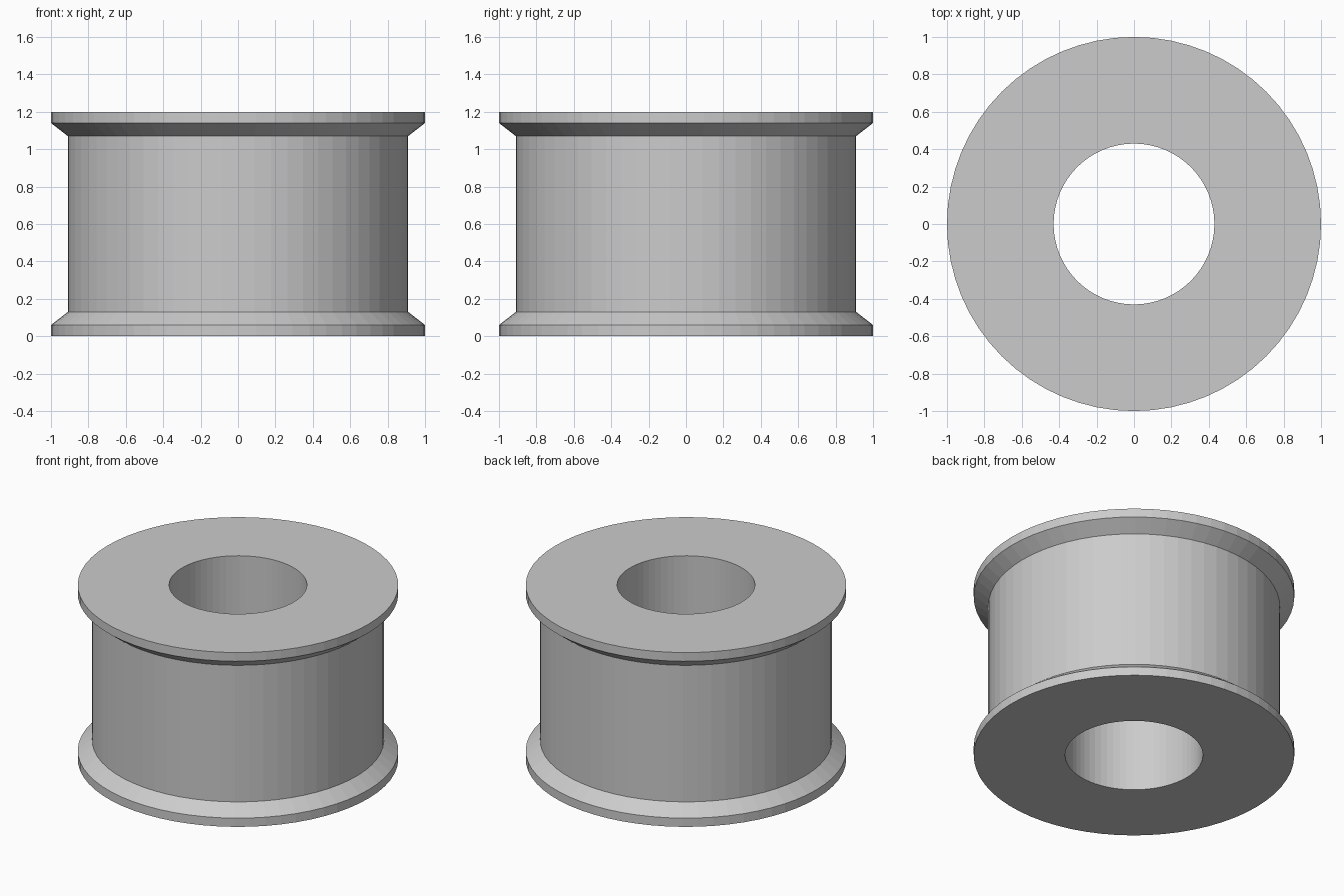
import bpy
import bmesh
from math import tau
from mathutils import Vector

SIDES = 64
HEIGHT = 1.2
RIM_R, BARREL_R, BORE_R = 1.0, 0.91, 0.43
RIM_H, BEVEL_H = 0.06, 0.13

cube = bpy.data.objects.get("Cube")
if cube:
    bpy.data.objects.remove(cube, do_unlink=True)


def make_material(name, color):
    mat = bpy.data.materials.new(name)
    mat.use_nodes = True
    mat.diffuse_color = color
    mat.node_tree.nodes["Principled BSDF"].inputs["Base Color"].default_value = color
    return mat


def lathe(name, profile, mat):
    """Spin a closed (radius, height) profile around the z axis."""
    bm = bmesh.new()
    verts = [bm.verts.new((r, 0, z)) for r, z in profile]
    edges = [bm.edges.new((v, verts[i - 1])) for i, v in enumerate(verts)]
    bmesh.ops.spin(bm, geom=verts + edges, cent=Vector(), axis=(0, 0, 1),
                   angle=tau, steps=SIDES, use_merge=True)
    bmesh.ops.remove_doubles(bm, verts=bm.verts, dist=0.0001)
    bmesh.ops.recalc_face_normals(bm, faces=bm.faces)
    mesh = bpy.data.meshes.new(name)
    bm.to_mesh(mesh)
    bm.free()
    mesh.materials.append(mat)
    obj = bpy.data.objects.new(name, mesh)
    bpy.context.collection.objects.link(obj)
    return obj


# Lower half of the section: bore, flat rim, bevel up to the barrel
lower = [(BORE_R, 0), (RIM_R, 0), (RIM_R, RIM_H), (BARREL_R, BEVEL_H)]
# Upper half mirrors it
upper = [(r, HEIGHT - z) for r, z in reversed(lower)]

grey = make_material("light_grey", (0.6, 0.6, 0.6, 1))
lathe("flanged_roller", lower + upper, grey)
